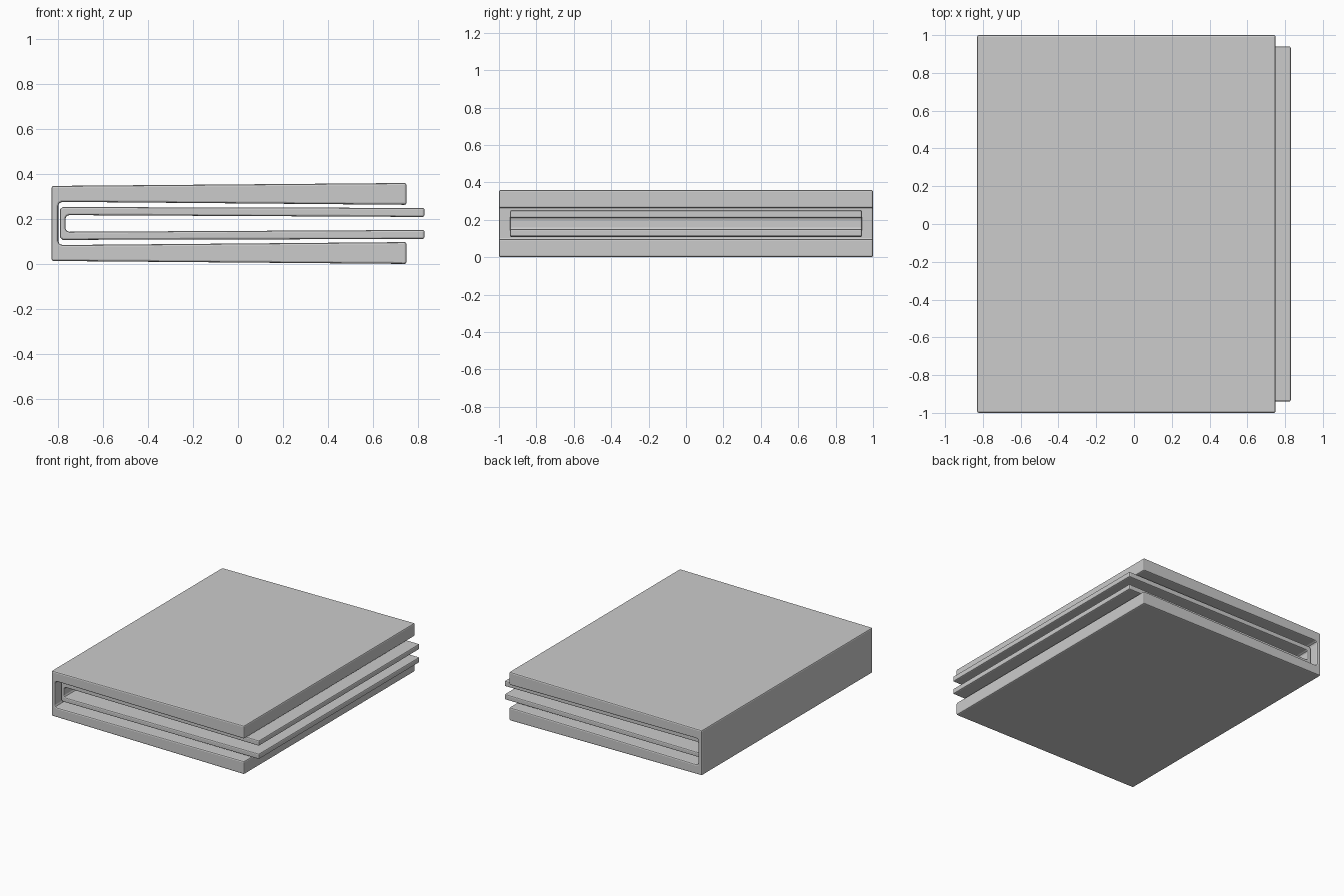
import bpy, bmesh

if "Cube" in bpy.data.objects:
    bpy.data.objects.remove(bpy.data.objects["Cube"])

MID = 0.18  # height of the horizontal symmetry plane


def c_shell(name, half_profile, half_width, bevel):
    """Extrude a C-shaped profile (upper half mirrored about MID) along y."""
    upper = [(x, MID + h) for x, h in half_profile]
    lower = [(x, MID - h) for x, h in reversed(half_profile)]
    bm = bmesh.new()
    face = bm.faces.new([bm.verts.new((x, -half_width, z)) for x, z in upper + lower])
    ext = bmesh.ops.extrude_face_region(bm, geom=[face])
    verts = [g for g in ext["geom"] if isinstance(g, bmesh.types.BMVert)]
    bmesh.ops.translate(bm, verts=verts, vec=(0, 2 * half_width, 0))
    bmesh.ops.recalc_face_normals(bm, faces=bm.faces)
    mesh = bpy.data.meshes.new(name)
    bm.to_mesh(mesh)
    bm.free()
    obj = bpy.data.objects.new(name, mesh)
    bpy.context.collection.objects.link(obj)
    mod = obj.modifiers.new("soft_edges", "BEVEL")
    mod.width = bevel
    mod.segments = 2
    mod.limit_method = "ANGLE"
    mod.angle_limit = 1.0
    return obj


# Thick outer cover: arms flare towards the open side
c_shell("outer_cover", [
    (-0.80, 0.078), (-0.795, 0.090), (-0.782, 0.096),
    (0.75, 0.083), (0.75, 0.18), (-0.83, 0.167),
], 1.0, 0.009)

# Thin inner sleeve, narrower and sticking out of the open side
c_shell("inner_sleeve", [
    (-0.768, 0.022), (-0.763, 0.032), (-0.752, 0.037),
    (0.83, 0.029), (0.83, 0.069), (-0.78, 0.073), (-0.793, 0.062),
], 0.94, 0.008)
